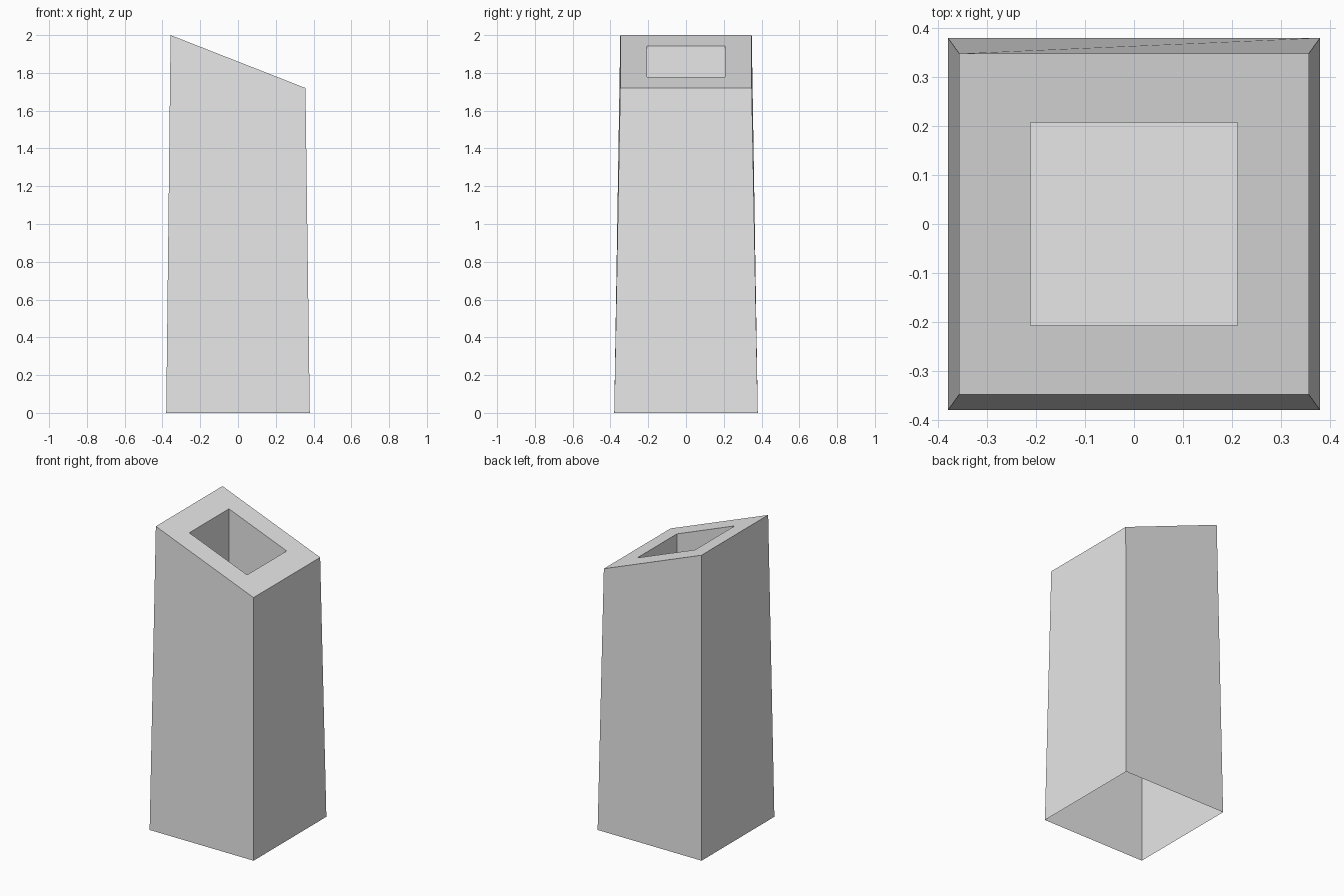
import bpy
import bmesh

cube = bpy.data.objects.get("Cube")
if cube:
    bpy.data.objects.remove(cube)

# One plain grey for the whole body
grey = bpy.data.materials.new("light_grey")
grey.use_nodes = True
grey.diffuse_color = (0.8, 0.8, 0.8, 1)
grey.node_tree.nodes["Principled BSDF"].inputs["Base Color"].default_value = (0.8, 0.8, 0.8, 1)

HIGH, LOW = 2.0, 1.72      # slanted top: high on -x, low on +x
TOP_X = 0.357
FLOOR = 1.1                # flat floor of the recess


def slant(x):
    return (HIGH + LOW) / 2 - (HIGH - LOW) / 2 * x / TOP_X


def flat(z):
    return lambda x: z


bm = bmesh.new()


def ring(half_x, half_y, height):
    corners = [(-1, -1), (1, -1), (1, 1), (-1, 1)]
    return [bm.verts.new((sx * half_x, sy * half_y, height(sx * half_x)))
            for sx, sy in corners]


# Base edge, outer rim, inner rim, recess floor; the underside stays open
rings = [ring(0.38, 0.38, flat(0)),
         ring(TOP_X, 0.348, slant),
         ring(0.211, 0.207, slant),
         ring(0.211, 0.207, flat(FLOOR))]
for a, b in zip(rings, rings[1:]):
    for i in range(4):
        j = (i + 1) % 4
        bm.faces.new((a[i], a[j], b[j], b[i]))
bm.faces.new(rings[-1])

mesh = bpy.data.meshes.new("tapered_pillar")
bm.to_mesh(mesh)
bm.free()
mesh.materials.append(grey)
pillar = bpy.data.objects.new("tapered_pillar", mesh)
bpy.context.collection.objects.link(pillar)
